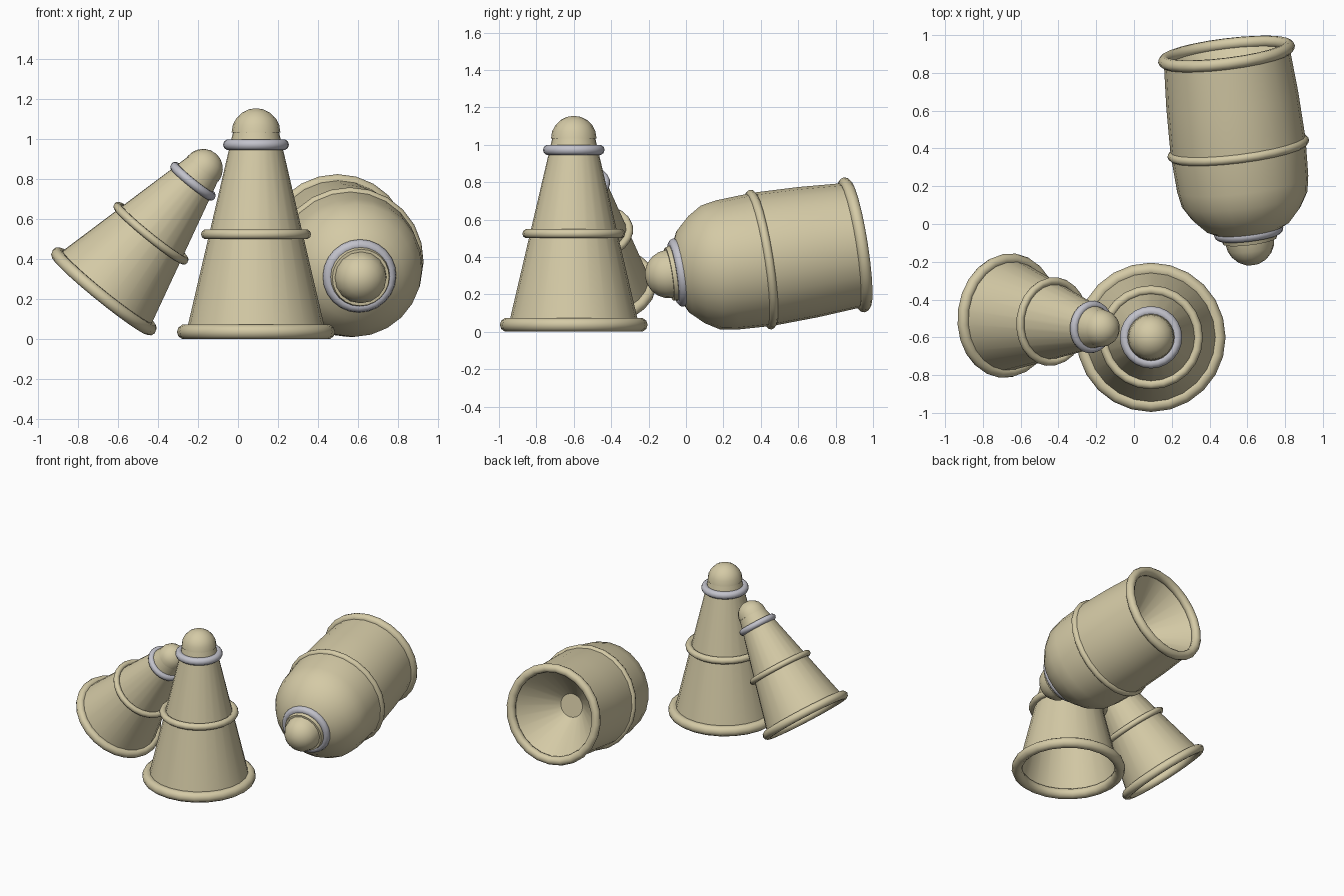
import bpy, bmesh, math
from mathutils import Vector

if "Cube" in bpy.data.objects:
    bpy.data.objects.remove(bpy.data.objects["Cube"], do_unlink=True)


def make_material(name, color):
    mat = bpy.data.materials.new(name)
    mat.use_nodes = True
    mat.diffuse_color = color
    mat.node_tree.nodes["Principled BSDF"].inputs["Base Color"].default_value = color
    return mat


TAN = make_material("sand_tan", (0.66, 0.59, 0.38, 1))
SILVER = make_material("silver_grey", (0.54, 0.54, 0.60, 1))
SIDES = 24


def finish(obj, name, mat, origin, axis):
    """Name, colour, smooth and stand a part on its axis."""
    obj.name = name
    obj.data.materials.append(mat)
    obj.location = origin
    obj.rotation_mode = 'QUATERNION'
    obj.rotation_quaternion = axis.to_track_quat('Z', 'Y')
    bpy.ops.object.select_all(action='DESELECT')
    obj.select_set(True)
    bpy.context.view_layer.objects.active = obj
    bpy.ops.object.shade_smooth_by_angle(angle=math.radians(38))


def lathe(name, profile, mat, origin, axis, sides=SIDES):
    """Turn (radius, height) points around the local z axis."""
    bm = bmesh.new()
    verts = [bm.verts.new((r, 0, z)) for r, z in profile]
    edges = [bm.edges.new(pair) for pair in zip(verts, verts[1:])]
    bmesh.ops.spin(bm, geom=verts + edges, cent=(0, 0, 0), axis=(0, 0, 1),
                   angle=math.tau, steps=sides, use_merge=True)
    bmesh.ops.remove_doubles(bm, verts=bm.verts, dist=0.0005)
    bmesh.ops.recalc_face_normals(bm, faces=bm.faces)
    mesh = bpy.data.meshes.new(name)
    bm.to_mesh(mesh)
    bm.free()
    obj = bpy.data.objects.new(name, mesh)
    bpy.context.collection.objects.link(obj)
    finish(obj, name, mat, origin, axis)


def hoop(name, height, outer, tube, mat, origin, axis):
    bpy.ops.mesh.primitive_torus_add(major_radius=outer - tube, minor_radius=tube,
                                     major_segments=SIDES, minor_segments=10)
    finish(bpy.context.object, name, mat, origin + axis * height, axis)


def vessel(name, origin, axis, body, hoops, dome):
    """Hollow body with mouth, middle and collar hoops and a domed knob."""
    origin, axis = Vector(origin), Vector(axis).normalized()
    lathe(name + "_body", body, TAN, origin, axis)
    for part, ring, mat in zip(("mouth", "middle", "collar"), hoops, (TAN, TAN, SILVER)):
        hoop(f"{name}_{part}_hoop", *ring, mat, origin, axis)
    radius, centre = dome
    arc = [i * math.pi / 10 for i in range(6)]
    lathe(name + "_knob", [(radius * math.cos(a), centre + radius * math.sin(a)) for a in arc],
          TAN, origin, axis, 16)


# Upright cone
vessel("upright_cone", (0.09, -0.6, 0), (0, 0, 1),
       body=[(0.35, 0.03), (0.115, 1.035), (0, 1.035)],
       hoops=[(0.0375, 0.395, 0.0375), (0.525, 0.275, 0.025), (0.9725, 0.165, 0.0275)],
       dome=(0.122, 1.033))

# Cone leaning against the upright one
vessel("leaning_cone", (-0.67, -0.485, 0.24), (0.445, -0.06, 0.55),
       body=[(0.295, 0), (0.097, 0.79), (0, 0.79)],
       hoops=[(0, 0.331, 0.031), (0.375, 0.236, 0.021), (0.71, 0.14, 0.023)],
       dome=(0.1, 0.79))

# Round-shouldered barrel on its side, with a funnel-shaped mouth
vessel("lying_barrel", (0.49, 0.90, 0.465), (0.117, -0.94, -0.148),
       body=[(0, 0.27), (0.085, 0.27), (0.325, 0), (0.335, 0), (0.352, 0.25),
             (0.36, 0.5), (0.35, 0.7), (0.335, 0.785), (0.29, 0.86),
             (0.225, 0.93), (0.155, 0.965), (0.143, 1.01), (0, 1.01)],
       hoops=[(0, 0.365, 0.032), (0.51, 0.378, 0.024), (0.959, 0.185, 0.03)],
       dome=(0.13, 1.01))
